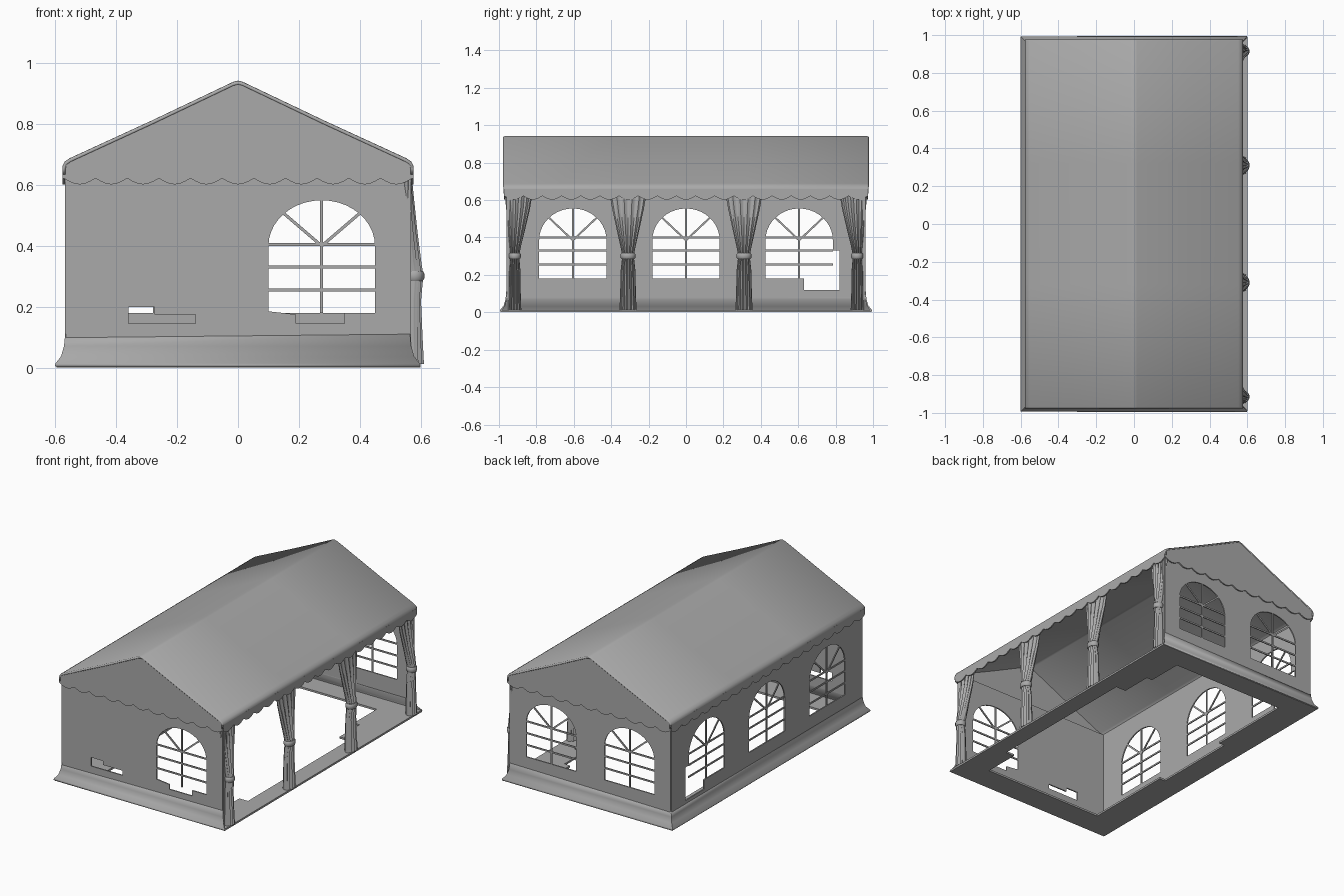
import bpy, bmesh
from math import sin, cos, pi, radians
from mathutils import Vector

cube = bpy.data.objects.get("Cube")
if cube:
    bpy.data.objects.remove(cube, do_unlink=True)

canvas = bpy.data.materials.new("grey canvas")
canvas.use_nodes = True
GREY = (0.4, 0.4, 0.4, 1)
canvas.diffuse_color = GREY
canvas.node_tree.nodes["Principled BSDF"].inputs["Base Color"].default_value = GREY

HX, HY = 0.565, 0.957          # half width and half length of the wall box
EAVE = 0.64


def finish(name, bm, thick=0.0, smooth=False):
    bmesh.ops.recalc_face_normals(bm, faces=bm.faces)
    mesh = bpy.data.meshes.new(name)
    bm.to_mesh(mesh)
    bm.free()
    mesh.materials.append(canvas)
    ob = bpy.data.objects.new(name, mesh)
    bpy.context.collection.objects.link(ob)
    if thick:
        mod = ob.modifiers.new("thickness", 'SOLIDIFY')
        mod.thickness, mod.offset = thick, 0
    if smooth:
        bpy.ops.object.select_all(action='DESELECT')
        ob.select_set(True)
        bpy.context.view_layer.objects.active = ob
        bpy.ops.object.shade_smooth_by_angle(angle=radians(50))
    return ob


def across(y):                 # plane facing the front or back
    return lambda u, v: Vector((u, y, v))


def along(x):                  # plane facing a long side
    return lambda u, v: Vector((x, u, v))


def flat(z):
    return lambda u, v: Vector((u, v, z))


def plate(name, plane, loops, thick):
    """Fill an outline, leaving the further loops open as holes."""
    bm = bmesh.new()
    edges = []
    for loop in loops:
        vs = [bm.verts.new(plane(u, v)) for u, v in loop]
        edges += [bm.edges.new((a, b)) for a, b in zip(vs, vs[1:] + vs[:1])]
    bmesh.ops.triangle_fill(bm, use_beauty=True, edges=edges)
    return finish(name, bm, thick)


def loft(name, rows, closed=False, thick=0.0, smooth=True):
    """Skin a list of equally long point rows."""
    bm = bmesh.new()
    grid = [[bm.verts.new(p) for p in row] for row in rows]
    n = len(rows[0])
    for a, b in zip(grid, grid[1:]):
        for i in range(n if closed else n - 1):
            j = (i + 1) % n
            bm.faces.new((a[i], a[j], b[j], b[i]))
    if closed:
        bm.faces.new(grid[0])
        bm.faces.new(grid[-1])
    return finish(name, bm, thick, smooth)


def rect(u0, u1, v0, v1):
    return [(u0, v0), (u1, v0), (u1, v1), (u0, v1)]


def arch(c, half, spring, rise, sill):
    """Arched opening; sill lists the lower points from left to right."""
    top = [(c + half * cos(pi * i / 20), spring + rise * sin(pi * i / 20)) for i in range(21)]
    return top + sill


def bars(name, plane, c, half, spring, rise, rows, foot=0.18):
    """Glazing bars: upright, rows and fan spokes."""
    bm = bmesh.new()
    lines = [((c, foot), (c, spring + rise))]
    lines += [((c - half, z), (c + half, z)) for z in rows]
    for a in (pi / 4, 3 * pi / 4):
        lines.append(((c, spring), (c + half * cos(a), spring + rise * sin(a))))
    for p, q in lines:
        d = Vector((q[0] - p[0], q[1] - p[1])).normalized() * 0.005
        pts = [(p[0] - d.y, p[1] + d.x), (q[0] - d.y, q[1] + d.x),
               (q[0] + d.y, q[1] - d.x), (p[0] + d.y, p[1] - d.x)]
        bm.faces.new([bm.verts.new(plane(*k)) for k in pts])
    finish(name, bm, 0.006)


def sill(c, half, z=0.18):
    return [(c - half, z), (c + half, z)]


def scallops(a, b, count):
    """Wavy hem from a to b."""
    n = count * 6
    return [(a + (b - a) * i / n, 0.622 - 0.02 * abs(sin(pi * i / 6))) for i in range(n + 1)]


ROWS = (0.255, 0.33, 0.405)
WALL = rect(-HX, HX, 0.08, 0.67)

# front wall: one window with a dropped sill, and a low stepped vent
fc, fh = 0.275, 0.175
front_sill = [(0.1, 0.185), (0.19, 0.175), (0.19, 0.145), (0.35, 0.145), (0.35, 0.18), (0.45, 0.18)]
vent = [(-0.36, 0.145), (-0.14, 0.145), (-0.14, 0.175), (-0.275, 0.175), (-0.275, 0.2), (-0.36, 0.2)]
plate("front_wall", across(-HY), [WALL, arch(fc, fh, 0.4, 0.15, front_sill), vent], 0.008)
bars("front_window_bars", across(-HY), fc, fh, 0.4, 0.15, ROWS)

# back wall: two windows
plate("back_wall", across(HY),
      [WALL] + [arch(s * fc, fh, 0.4, 0.15, sill(s * fc, fh)) for s in (-1, 1)], 0.008)
for side, s in (("left", 1), ("right", -1)):
    bars("back_window_bars_" + side, across(HY), s * fc, fh, 0.4, 0.15, ROWS)

# closed long side: three windows, the rear one with a cut corner
sh = 0.18
holes = [arch(c, sh, 0.385, 0.17, sill(c, sh)) for c in (-0.605, 0)]
cut = [(0.425, 0.18), (0.63, 0.18), (0.63, 0.12), (0.82, 0.12), (0.82, 0.33), (0.785, 0.33)]
holes.append(arch(0.605, sh, 0.385, 0.17, cut))
plate("right_wall", along(-HX), [rect(-HY, HY, 0.08, 0.67)] + holes, 0.008)
for i, c in enumerate((-0.605, 0, 0.605)):
    bars(f"right_window_bars_{i + 1}", along(-HX), c, sh, 0.385, 0.17, (0.255, 0.33, 0.4))

# narrow returns at the corners of the open side
for end, s in (("front", -1), ("back", 1)):
    plate("corner_return_" + end, along(HX), [rect(s * HY, s * 0.925, 0.012, 0.66)], 0.008)

# flared skirt round the three walls
skirt = []
for out, z in ((0, 0.11), (0.004, 0.07), (0.014, 0.035), (0.032, 0.012), (0.034, 0.004)):
    x, y = HX + out, HY + out
    skirt.append([(x, -y, z), (-x, -y, z), (-x, y, z), (x, y, z)])
loft("ground_skirt", skirt, thick=0.008)

# ground border with a stepped opening
hole = [(-0.41, -0.83), (0.43, -0.83), (0.43, -0.6), (0.49, -0.6), (0.49, 0.42), (0.42, 0.42),
        (0.42, 0.62), (0.38, 0.62), (0.38, 0.85), (-0.41, 0.85), (-0.41, 0.3), (-0.45, 0.3),
        (-0.45, -0.25), (-0.41, -0.25)]
plate("ground_border", flat(0.007), [rect(-0.597, 0.6, -0.99, 0.99), hole], 0.012)

# roof sheet with softened eaves and ridge
half_roof = [(0.572, EAVE), (0.572, 0.66), (0.566, 0.674), (0.55, 0.684), (0.28, 0.808), (0.015, 0.934)]
profile = half_roof + [(0, 0.938)] + [(-x, z) for x, z in reversed(half_roof)]
rows = []
for y, drop in ((-0.975, 0.006), (-0.968, 0), (-0.32, 0), (0.32, 0), (0.968, 0), (0.975, 0.006)):
    rows.append([(x, y, z - drop) for x, z in profile])
loft("roof", rows, thick=0.01)

# gables with a scalloped hem
for end, y in (("front", -0.97), ("back", 0.97)):
    plate("gable_" + end, across(y), [scallops(-0.572, 0.572, 11) + profile[1:-1]], 0.008)

# scalloped valances along the eaves
for side, x in (("left", 0.573), ("right", -0.573)):
    hem = scallops(-0.972, 0.972, 19)
    plate("valance_" + side, along(x), [hem + [(0.972, 0.66), (-0.972, 0.66)]], 0.008)


# tied curtains: (height, centre shift, half width, half depth, x)
def curtain(name, y, spread, lean):
    shape = [(0.64, 1, 1, 0.014, 0.552), (0.55, 0.85, 0.84, 0.018, 0.556),
             (0.44, 0.45, 0.6, 0.02, 0.565), (0.35, 0.1, 0.4, 0.022, 0.574),
             (0.31, 0, 0.32, 0.022, 0.58), (0.29, 0, 0.32, 0.022, 0.58),
             (0.22, 0, 0.4, 0.02, 0.576), (0.1, 0, 0.42, 0.024, 0.576), (0.012, 0, 0.46, 0.026, 0.578)]
    n = 56
    rows = []
    for z, shift, w, d, x in shape:
        row = []
        for i in range(n):
            a = 2 * pi * i / n
            fold = 1 + 0.3 * cos(14 * a)
            row.append((x + d * fold * sin(a), y + lean * shift + spread * w * cos(a), z))
        rows.append(row)
    loft(name, rows, closed=True)
    # tie band
    band = [[(0.58 + k * 0.032 * sin(a), y + k * (spread * 0.32 + 0.008) * cos(a), z)
             for a in (2 * pi * i / 16 for i in range(16))]
            for z, k in ((0.285, 0.85), (0.293, 1), (0.31, 1), (0.318, 0.85))]
    loft(name + "_tie", band, closed=True)


curtain("curtain_front_corner", -0.915, 0.075, 0.02)
curtain("curtain_front_middle", -0.31, 0.1, 0)
curtain("curtain_back_middle", 0.31, 0.1, 0)
curtain("curtain_back_corner", 0.915, 0.075, -0.02)
